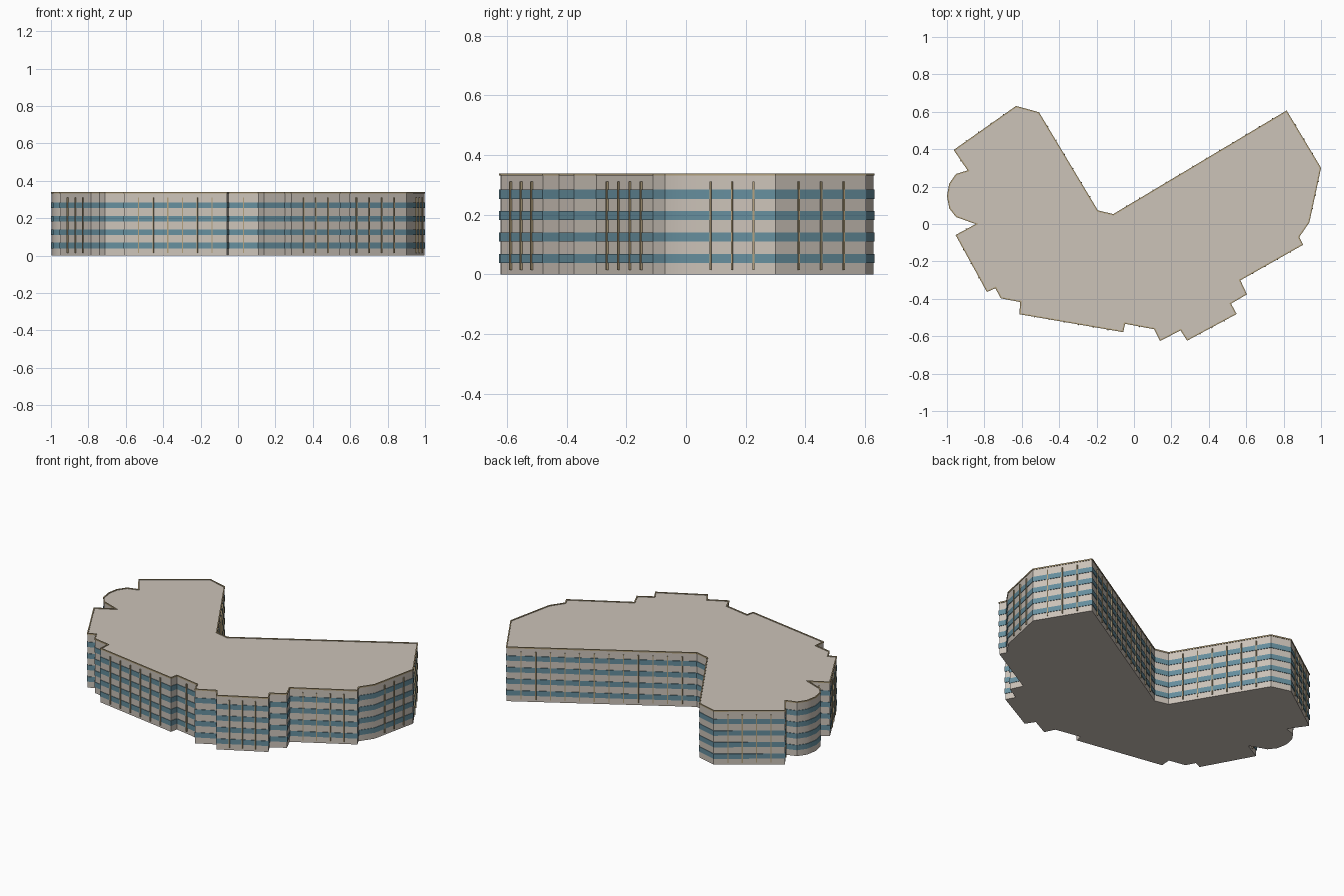
import bpy, bmesh, math
from mathutils import Vector

if "Cube" in bpy.data.objects:
    bpy.data.objects.remove(bpy.data.objects["Cube"])

# Floor plan outline, counter-clockwise
PLAN = [Vector(p) for p in [
    (-.95, -.06), (-.785, -.36), (-.74, -.34), (-.71, -.395), (-.605, -.415),
    (-.61, -.48), (-.06, -.575), (-.05, -.53), (.11, -.56), (.14, -.622),
    (.25, -.565), (.285, -.62), (.545, -.48), (.515, -.425), (.60, -.375),
    (.565, -.30), (.90, -.11), (.88, -.07), (.935, .01), (.997, .30),
    (.815, .603), (-.11, .05), (-.195, .07), (-.51, .595), (-.63, .628),
    (-.96, .395), (-.885, .285), (-.95, .265), (-.985, .215), (-.997, .15),
    (-.985, .085), (-.95, .04), (-.84, 0)]]
N = len(PLAN)
HEIGHT = .335


def material(name, rgb):
    m = bpy.data.materials.new(name)
    m.diffuse_color = (*[((c + .055) / 1.055) ** 2.4 for c in rgb], 1)
    m.use_nodes = True
    m.node_tree.nodes["Principled BSDF"].inputs["Base Color"].default_value = m.diffuse_color
    return m


WALL = material("warm grey plaster", (.80, .765, .725))
GLASS = material("blue glass", (.40, .56, .62))
TRIM = material("tan trim", (.70, .63, .49))


def outward(i):
    d = (PLAN[(i + 1) % N] - PLAN[i]).normalized()
    return Vector((d.y, -d.x))


def offset(dist):
    """Plan outline moved outward by dist with mitred corners."""
    pts = []
    for i in range(N):
        a, b = outward(i - 1), outward(i)
        pts.append(PLAN[i] + (a + b) * dist / max(1 + a.dot(b), .4))
    return pts


def finish(name, bm, mat, smooth=False):
    bmesh.ops.recalc_face_normals(bm, faces=bm.faces)
    me = bpy.data.meshes.new(name)
    bm.to_mesh(me)
    bm.free()
    me.materials.append(mat)
    ob = bpy.data.objects.new(name, me)
    bpy.context.collection.objects.link(ob)
    if smooth:
        bpy.ops.object.select_all(action='DESELECT')
        ob.select_set(True)
        bpy.context.view_layer.objects.active = ob
        bpy.ops.object.shade_smooth_by_angle(angle=math.radians(35))
    return ob


def ring(name, inner, outer, z0, z1, mat):
    """Hollow band that follows the plan."""
    bm = bmesh.new()
    loops = [[bm.verts.new((p.x, p.y, z)) for p in offset(d)]
             for d, z in ((inner, z0), (outer, z0), (outer, z1), (inner, z1))]
    for k in range(4):
        a, b = loops[k], loops[(k + 1) % 4]
        for i in range(N):
            j = (i + 1) % N
            bm.faces.new((a[i], a[j], b[j], b[i]))
    return finish(name, bm, mat, True)


# Main block
bm = bmesh.new()
base = bm.faces.new([bm.verts.new((p.x, p.y, 0)) for p in PLAN])
top = bmesh.ops.extrude_face_region(bm, geom=[base], use_keep_orig=True)
bmesh.ops.translate(bm, vec=(0, 0, HEIGHT),
                    verts=[v for v in top["geom"] if isinstance(v, bmesh.types.BMVert)])
finish("building_body", bm, WALL, True)

# Continuous window bands, one per storey
for s in range(4):
    z = .038 + s * .0718
    ring(f"window_band_{s + 1}", -.003, .003, z, z + .031, GLASS)

# Roof edge trim
ring("roof_edge", -.004, .003, HEIGHT - .004, HEIGHT + .004, TRIM)

# Vertical fins spaced along the longer walls
bm = bmesh.new()
for i in range(N):
    a, b = PLAN[i], PLAN[(i + 1) % N]
    n, d = outward(i), (b - a).normalized()
    bays = round((b - a).length / .083)
    for k in range(1, bays):
        c = a.lerp(b, k / bays)
        rows = []
        for z in (.015, .312):
            rows.append([bm.verts.new((*(c + d * u + n * w), z)) for u, w in
                         ((-.003, -.002), (.003, -.002), (.003, .007), (-.003, .007))])
        bm.faces.new(rows[0])
        bm.faces.new(rows[1])
        for q in range(4):
            r = (q + 1) % 4
            bm.faces.new((rows[0][q], rows[0][r], rows[1][r], rows[1][q]))
finish("wall_fins", bm, TRIM)
